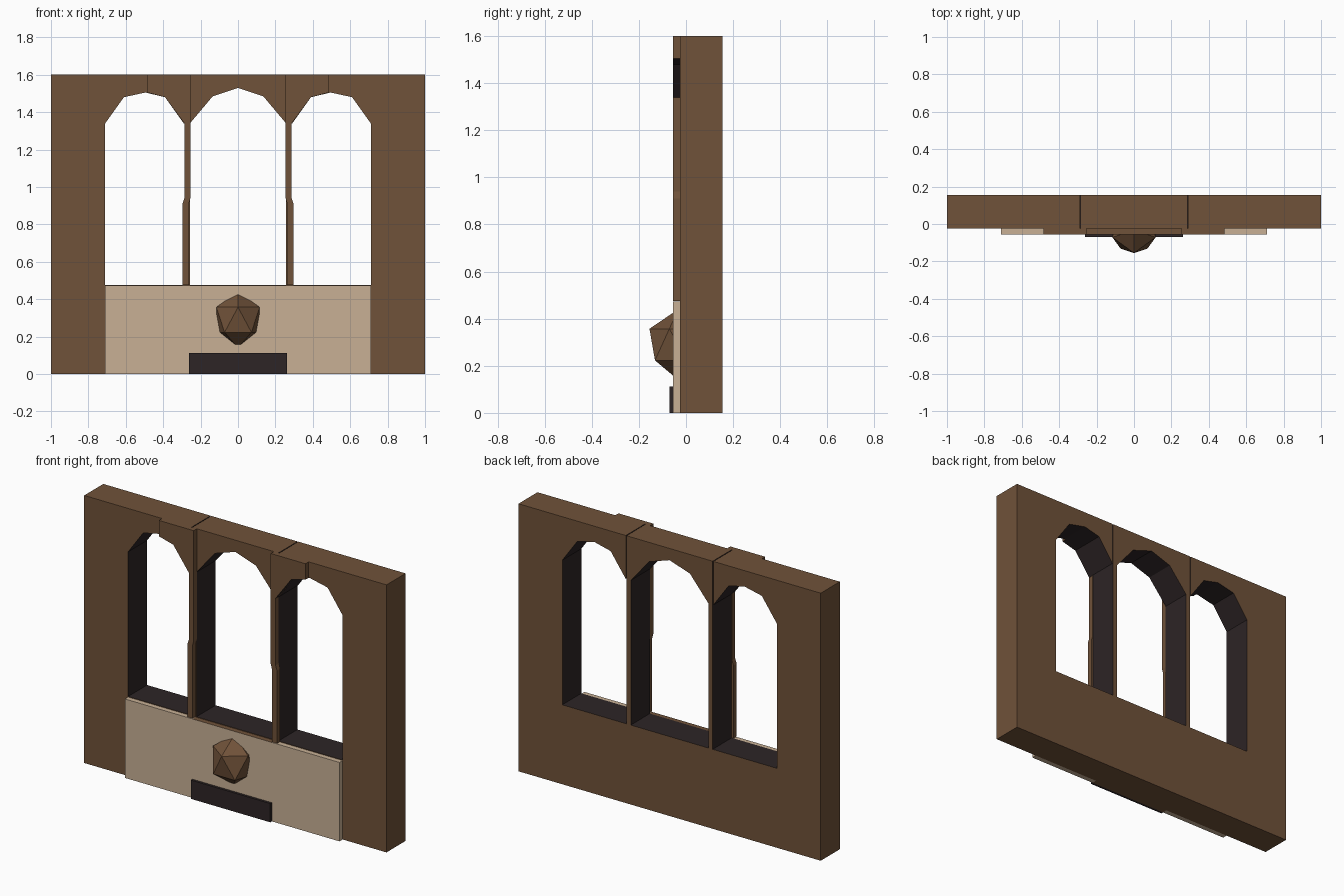
import bpy, bmesh, math
from mathutils import Matrix

if "Cube" in bpy.data.objects:
    bpy.data.objects.remove(bpy.data.objects["Cube"])


def material(name, rgb):
    m = bpy.data.materials.new(name)
    m.diffuse_color = (*rgb, 1)
    m.use_nodes = True
    m.node_tree.nodes["Principled BSDF"].inputs["Base Color"].default_value = m.diffuse_color
    return m


BROWN = material("brown_wood", (0.162, 0.084, 0.041))
DARK = material("dark_lining", (0.026, 0.018, 0.019))
CREAM = material("cream_panel", (0.578, 0.434, 0.301))


def finish(bm, name, mats, rule=None):
    bmesh.ops.recalc_face_normals(bm, faces=bm.faces)
    if rule:
        for f in bm.faces:
            f.material_index = rule(f.calc_center_median(), f.normal)
    me = bpy.data.meshes.new(name)
    bm.to_mesh(me)
    bm.free()
    for m in mats:
        me.materials.append(m)
    ob = bpy.data.objects.new(name, me)
    bpy.context.collection.objects.link(ob)
    return ob


def slab(name, outline, y0, y1, mats, rule=None):
    """Extrude an x/z outline from y0 to y1."""
    bm = bmesh.new()
    face = bm.faces.new([bm.verts.new((x, y0, z)) for x, z in outline])
    ext = bmesh.ops.extrude_face_region(bm, geom=[face])["geom"]
    verts = [v for v in ext if isinstance(v, bmesh.types.BMVert)]
    bmesh.ops.translate(bm, verts=verts, vec=(0, y1 - y0, 0))
    return finish(bm, name, mats, rule)


def rect(x0, x1, z0, z1):
    return [(x0, z0), (x1, z0), (x1, z1), (x0, z1)]


def mirror(points):
    return [(-x, z) for x, z in reversed(points)]


FRONT, BACK, PLATE = -0.025, 0.155, -0.055
SILL, SPRING, TOP = 0.475, 1.34, 1.6


# Linings of the openings are dark
def lining(c, n):
    return int(abs(n.y) < 0.5 and abs(c.x) < 0.72 and 0.4 < c.z < 1.59)


# Outer wall with the two side arches
right = [(1, 0), (1, TOP), (0.29, TOP), (0.29, SPRING), (0.39, 1.48),
         (0.495, 1.505), (0.61, 1.48), (0.71, SPRING), (0.71, SILL)]
slab("outer_wall", right + mirror(right), FRONT, BACK, [BROWN, DARK], lining)

# Central arch with its two slim posts
half = [(0, 1.53), (0.135, 1.485), (0.257, SPRING), (0.257, SILL), (0.285, SILL), (0.285, TOP)]
slab("centre_arch", half + mirror(half)[:-1], FRONT, BACK, [BROWN, DARK], lining)

# Raised spandrels running down as post facings
facing = [(0.255, TOP), (0.255, 0.94), (0.263, 0.91), (0.263, SILL), (0.297, SILL),
          (0.297, 0.91), (0.287, 0.94), (0.287, SPRING), (0.39, 1.48), (0.485, 1.505), (0.485, TOP)]
for side, pts in (("right", facing), ("left", mirror(facing))):
    slab(side + "_spandrel", pts, PLATE, FRONT, [BROWN, DARK],
         lambda c, n: int(n.z < -0.1 and c.z > 1.3))

# Lower panels
slab("left_panel", rect(-0.71, -0.262, 0, 0.472), PLATE, FRONT, [CREAM])
slab("right_panel", rect(0.262, 0.71, 0, 0.472), PLATE, FRONT, [CREAM])
slab("centre_panel", rect(-0.262, 0.262, 0, 0.472), PLATE, FRONT, [BROWN, CREAM],
     lambda c, n: int(n.y < -0.5))

# Dark plinth
slab("plinth", rect(-0.262, 0.262, 0, 0.112), -0.07, PLATE, [DARK])

# Faceted boss
bm = bmesh.new()
bmesh.ops.create_icosphere(bm, subdivisions=1, radius=1)
ring = max((v for v in bm.verts if 0.2 < v.co.z < 0.9), key=lambda v: v.co.x)
turn = -math.pi / 2 - math.atan2(ring.co.y, ring.co.x)
r = 0.122 / 0.894
bmesh.ops.transform(bm, verts=bm.verts, matrix=Matrix.Translation((0, -0.033, 0.29))
                    @ Matrix.Diagonal((r, r, 0.15, 1)) @ Matrix.Rotation(turn, 4, "Z"))
finish(bm, "faceted_boss", [BROWN])
